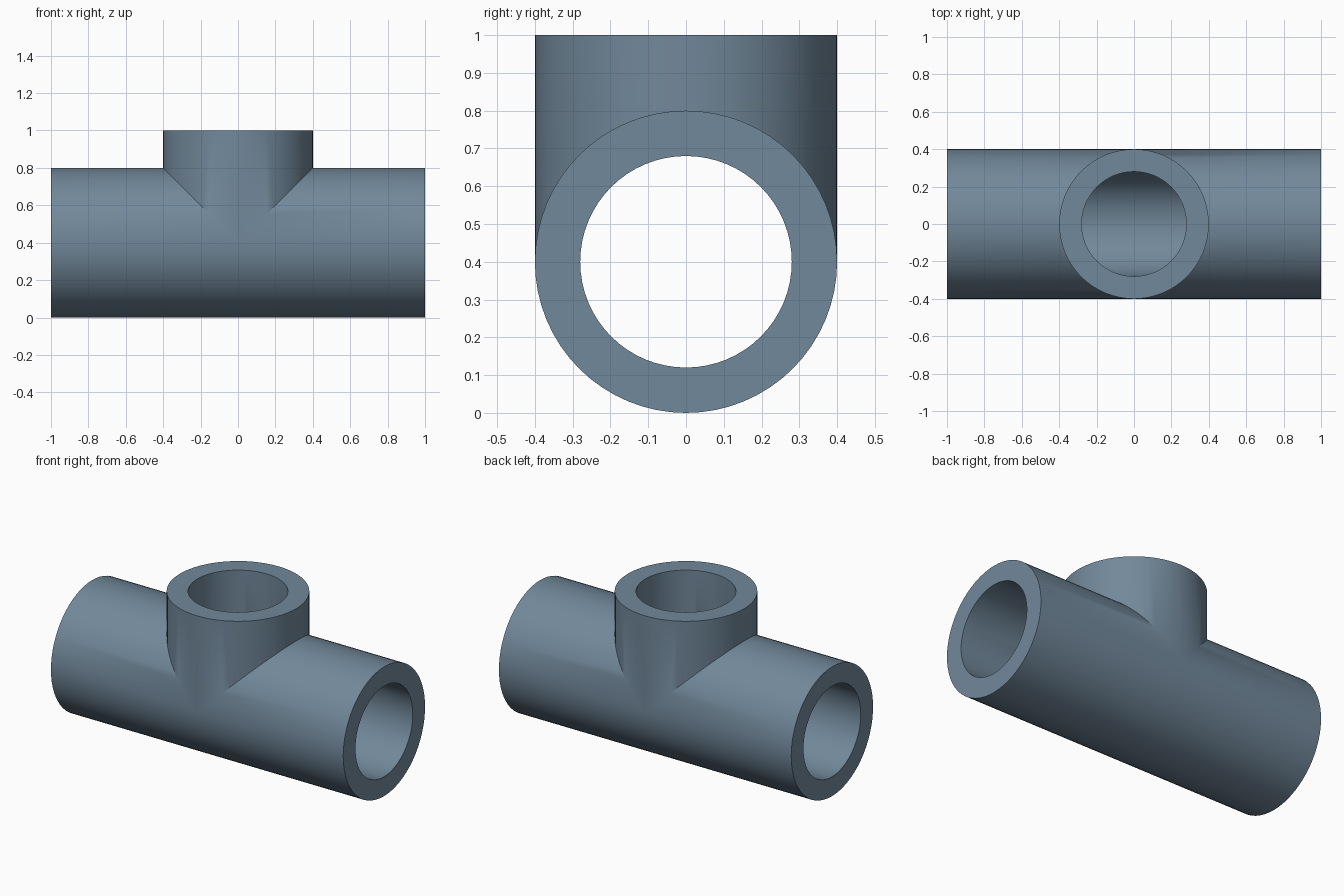
import bpy, bmesh, math

if "Cube" in bpy.data.objects:
    bpy.data.objects.remove(bpy.data.objects["Cube"])

SEG = 64          # sides around each pipe
AXIS_Z = 0.4      # height of the horizontal pipe axis
R_OUT, R_IN = 0.4, 0.28
HALF_LEN, TOP = 1.0, 1.0

bm = bmesh.new()


def strip(a, b):
    """Join two matching rows of vertices with quads."""
    for i in range(len(a) - 1):
        bm.faces.new((a[i], a[i + 1], b[i + 1], b[i]))


def half_shell(r, side):
    """One half of a tee surface; returns its open end row and top row."""
    end, seam, top = [], [], []
    for i in range(SEG + 1):
        t = 2 * math.pi * i / SEG
        y, h = r * math.cos(t), r * math.sin(t)
        end.append(bm.verts.new((side * HALF_LEN, y, AXIS_Z + h)))
        # equal cylinders meet where |x| equals height above the axis
        seam.append(bm.verts.new((side * max(0, h), y, AXIS_Z + h)))
        if i <= SEG // 2:
            top.append(bm.verts.new((side * h, y, TOP)))
    strip(end, seam)
    strip(seam[:SEG // 2 + 1], top)
    return end, top


# outer wall, bore and flat rims, one side at a time
for side in (-1, 1):
    outer_end, outer_top = half_shell(R_OUT, side)
    inner_end, inner_top = half_shell(R_IN, side)
    strip(outer_end, inner_end)
    strip(outer_top, inner_top)

bmesh.ops.remove_doubles(bm, verts=bm.verts, dist=1e-5)
bmesh.ops.recalc_face_normals(bm, faces=bm.faces)

mesh = bpy.data.meshes.new("pipe_tee")
bm.to_mesh(mesh)
bm.free()
tee = bpy.data.objects.new("pipe_tee", mesh)
bpy.context.collection.objects.link(tee)

# slate blue plastic
slate = bpy.data.materials.new("slate_blue")
slate.diffuse_color = (0.167, 0.248, 0.326, 1)
slate.use_nodes = True
slate.node_tree.nodes["Principled BSDF"].inputs["Base Color"].default_value = slate.diffuse_color
mesh.materials.append(slate)

# smooth walls, crisp rims and seam
bpy.context.view_layer.objects.active = tee
tee.select_set(True)
bpy.ops.object.shade_smooth_by_angle(angle=math.radians(30))
